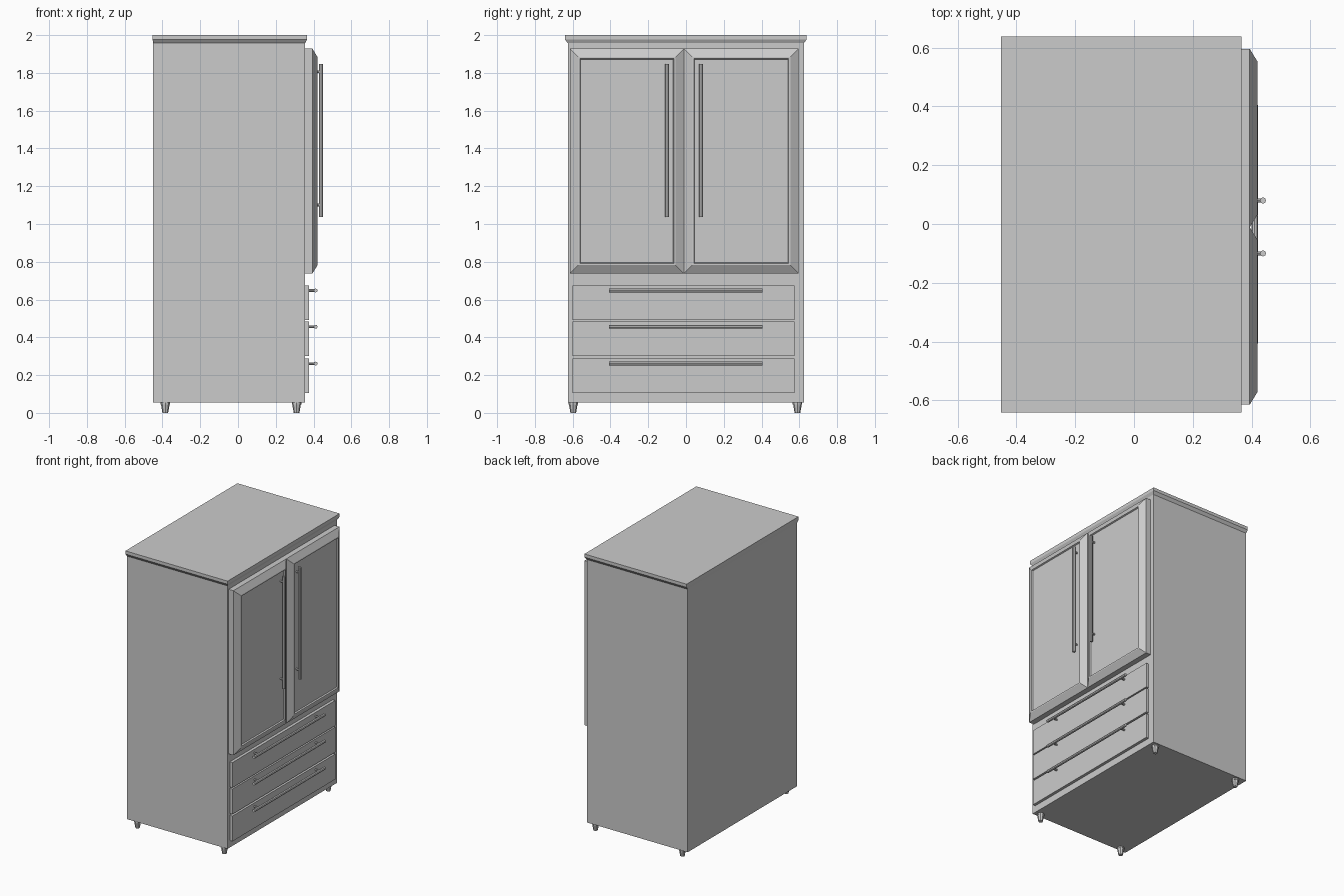
import bpy, bmesh
from mathutils import Matrix, Vector

if "Cube" in bpy.data.objects:
    bpy.data.objects.remove(bpy.data.objects["Cube"])


def finish(name, bm):
    bmesh.ops.recalc_face_normals(bm, faces=bm.faces)
    me = bpy.data.meshes.new(name)
    bm.to_mesh(me)
    bm.free()
    ob = bpy.data.objects.new(name, me)
    bpy.context.collection.objects.link(ob)
    return ob


def loft(name, rings):
    """Closed solid through a stack of vertex rings."""
    bm = bmesh.new()
    rings = [[bm.verts.new(p) for p in r] for r in rings]
    for a, b in zip(rings, rings[1:]):
        n = len(a)
        for i in range(n):
            j = (i + 1) % n
            bm.faces.new((a[i], a[j], b[j], b[i]))
    bm.faces.new(rings[0])
    bm.faces.new(rings[-1])
    return finish(name, bm)


def rect_z(x0, x1, y0, y1, z):
    return [(x0, y0, z), (x1, y0, z), (x1, y1, z), (x0, y1, z)]


def rect_x(y0, y1, z0, z1, x, d=0):
    return [(x, y0 + d, z0 + d), (x, y1 - d, z0 + d), (x, y1 - d, z1 - d), (x, y0 + d, z1 - d)]


def rod(bm, a, b, r1, r2=None, sides=8):
    a, b = Vector(a), Vector(b)
    rot = (b - a).to_track_quat('Z', 'Y').to_matrix().to_4x4()
    bmesh.ops.create_cone(bm, cap_ends=True, segments=sides, radius1=r1,
                          radius2=r1 if r2 is None else r2, depth=(b - a).length,
                          matrix=Matrix.Translation((a + b) / 2) @ rot)


def handle(name, a, b, base_x):
    """Bar with two posts running back to the front surface."""
    bm = bmesh.new()
    a, b = Vector(a), Vector(b)
    rod(bm, a, b, 0.0105)
    for t in (0.05, 0.92) if a.z != b.z else (0.07, 0.93):
        p = a.lerp(b, 1 - t)
        rod(bm, (base_x, p.y, p.z), p, 0.007)
    return finish(name, bm)


# Carcass
loft("cabinet_body", [rect_z(-0.45, 0.355, -0.626, 0.624, z) for z in (0.055, 1.965)])

# Crown moulding, flush at the back
loft("crown_moulding", [rect_z(-0.45, 0.355, -0.626, 0.624, 1.957),
                        rect_z(-0.452, 0.366, -0.641, 0.639, 1.977),
                        rect_z(-0.452, 0.366, -0.641, 0.639, 2.0)])

# Doors: slab, wide bevel, narrow lip, recessed panel
for side, y0, y1, hy in (("left", -0.615, -0.011, -0.1), ("right", -0.011, 0.596, 0.08)):
    steps = ((0.353, 0), (0.394, 0), (0.421, 0.044), (0.421, 0.053), (0.411, 0.057), (0.411, 0.068))
    loft(side + "_door", [rect_x(y0, y1, 0.738, 1.928, x, d) for x, d in steps])
    handle(side + "_door_handle", (0.439, hy, 1.036), (0.439, hy, 1.846), 0.409)

# Drawers
for name, z0, z1 in (("bottom", 0.105, 0.288), ("middle", 0.301, 0.483), ("top", 0.493, 0.675)):
    loft(name + "_drawer", [rect_x(-0.6, 0.575, z0, z1, x) for x in (0.353, 0.376)])
    z = z1 - 0.027
    handle(name + "_drawer_handle", (0.411, -0.407, z), (0.411, 0.405, z), 0.374)

# Feet
for xn, x in (("back", -0.385), ("front", 0.31)):
    for yn, y in (("left", -0.597), ("right", 0.59)):
        bm = bmesh.new()
        rod(bm, (x, y, 0), (x, y, 0.045), 0.015, 0.023)
        rod(bm, (x, y, 0.045), (x, y, 0.057), 0.025)
        finish(f"{xn}_{yn}_foot", bm)
